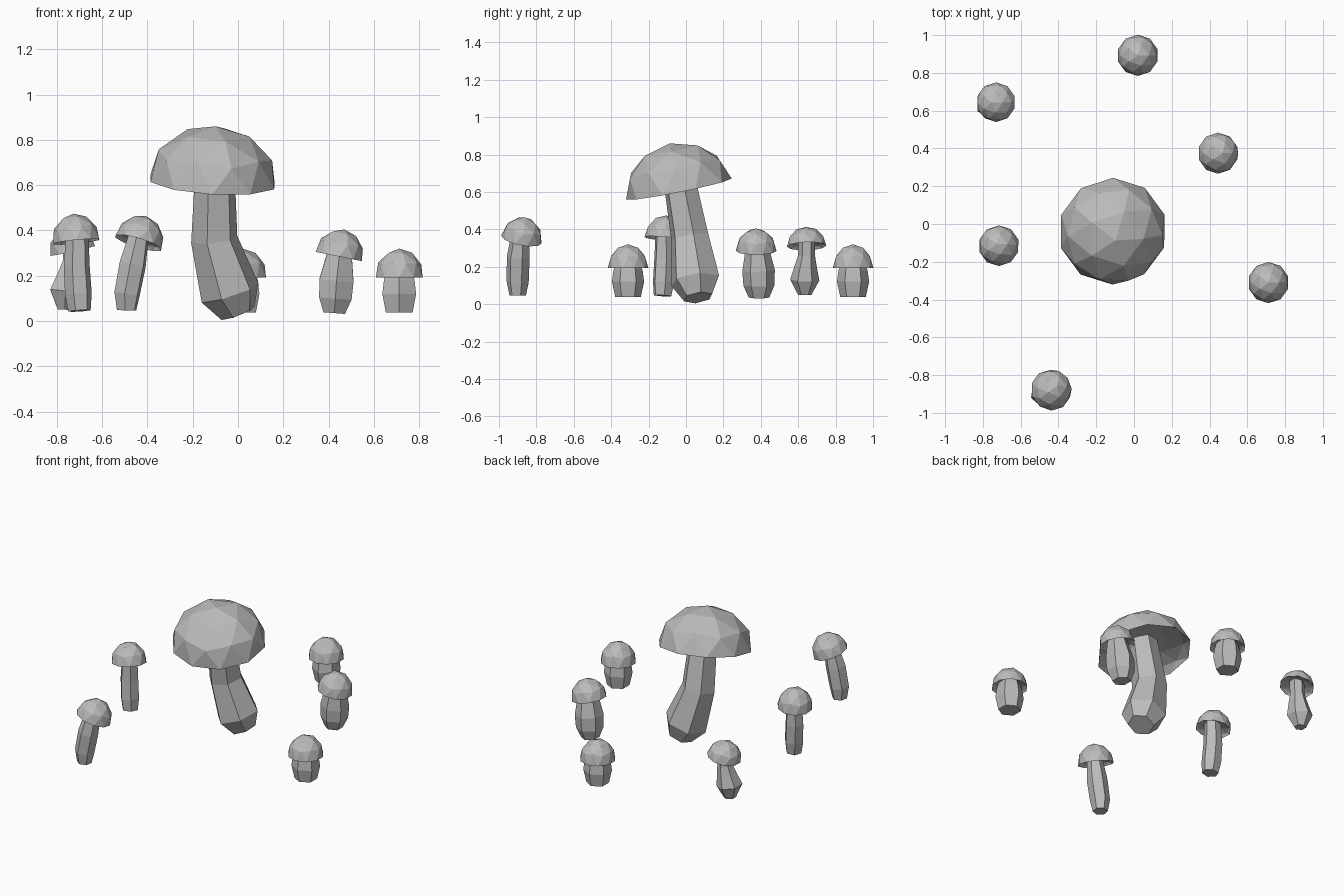
import bpy
import bmesh
from math import cos, sin, radians
from mathutils import Vector

cube = bpy.data.objects.get("Cube")
if cube:
    bpy.data.objects.remove(cube, do_unlink=True)

# Single plain colour
grey = bpy.data.materials.new("stone grey")
grey.use_nodes = True
colour = (0.5, 0.5, 0.5, 1)
grey.diffuse_color = colour
grey.node_tree.nodes["Principled BSDF"].inputs["Base Color"].default_value = colour

UP = Vector((0, 0, 1))


def finish(bm, name):
    bmesh.ops.recalc_face_normals(bm, faces=bm.faces)
    mesh = bpy.data.meshes.new(name)
    bm.to_mesh(mesh)
    bm.free()
    mesh.materials.append(grey)
    obj = bpy.data.objects.new(name, mesh)
    bpy.context.collection.objects.link(obj)
    return obj


def make_cap(name, centre, radius, height, slope):
    """Faceted dome whose lower half is folded up into a shallow hollow."""
    bm = bmesh.new()
    bmesh.ops.create_icosphere(bm, subdivisions=2, radius=1)
    tilt = UP.rotation_difference(Vector((-slope[0], -slope[1], 1)))
    for v in bm.verts:
        z = v.co.z if v.co.z > -0.001 else -0.3 * v.co.z
        v.co = tilt @ Vector((v.co.x * radius, v.co.y * radius, z * height)) + Vector(centre)
    finish(bm, name)


def make_stem(name, rings, phase):
    """Six-sided stem swept through rings of (x, y, z, radius)."""
    bm = bmesh.new()
    centres = [Vector(r[:3]) for r in rings]
    loops = []
    for i, ring in enumerate(rings):
        along = centres[min(i + 1, len(rings) - 1)] - centres[max(i - 1, 0)]
        tilt = UP.rotation_difference(along)
        angles = [radians(phase + 60 * k) for k in range(6)]
        loops.append([bm.verts.new(centres[i] + tilt @ Vector((cos(a), sin(a), 0)) * ring[3])
                      for a in angles])
    for low, high in zip(loops, loops[1:]):
        for k in range(6):
            n = (k + 1) % 6
            bm.faces.new((low[k], low[n], high[n], high[k]))
    bm.faces.new(loops[0][::-1])
    bm.faces.new(loops[-1])
    finish(bm, name)


# Large central mushroom
make_cap("large_cap", (-0.113, -0.038, 0.615), 0.288, 0.25, (-0.06, 0.2))
make_stem("large_stem", [(0, 0.065, 0.035, 0.08), (-0.035, 0.05, 0.125, 0.135),
                         (-0.105, 0.02, 0.36, 0.105), (-0.102, -0.04, 0.69, 0.088)], 12)

# Two short stout mushrooms
for name, x, y in (("stout_front", 0.712, -0.31), ("stout_back", 0.02, 0.893)):
    make_cap(name + "_cap", (x, y, 0.192), 0.109, 0.128, (0, 0))
    make_stem(name + "_stem", [(x, y, 0.037, 0.068), (x, y, 0.12, 0.086),
                               (x, y, 0.18, 0.078), (x, y, 0.24, 0.06)], 30)

# Thick leaning mushroom
make_cap("thick_cap", (0.445, 0.375, 0.285), 0.109, 0.122, (-0.2, 0))
make_stem("thick_stem", [(0.425, 0.39, 0.035, 0.055), (0.43, 0.39, 0.1, 0.083),
                         (0.435, 0.388, 0.18, 0.087), (0.45, 0.38, 0.31, 0.06)], 30)

# Tall slim mushroom on the right
make_cap("slim_cap", (-0.715, -0.115, 0.35), 0.108, 0.125, (0.1, -0.08))
make_stem("slim_stem", [(-0.7, -0.125, 0.045, 0.05), (-0.705, -0.12, 0.12, 0.06),
                        (-0.712, -0.115, 0.24, 0.058), (-0.71, -0.115, 0.39, 0.05)], 10)

# Tall tilted mushroom at the front
make_cap("tilted_cap", (-0.44, -0.88, 0.345), 0.11, 0.125, (-0.3, -0.2))
make_stem("tilted_stem", [(-0.492, -0.9, 0.047, 0.045), (-0.49, -0.9, 0.12, 0.06),
                          (-0.465, -0.897, 0.25, 0.062), (-0.435, -0.885, 0.39, 0.045)], 20)

# Pear-stemmed mushroom at the back
make_cap("pear_cap", (-0.73, 0.645, 0.31), 0.105, 0.105, (0.22, 0.03))
make_stem("pear_stem", [(-0.765, 0.635, 0.05, 0.036), (-0.762, 0.635, 0.13, 0.078),
                        (-0.745, 0.64, 0.2, 0.06), (-0.735, 0.645, 0.26, 0.045),
                        (-0.73, 0.645, 0.35, 0.045)], 30)
